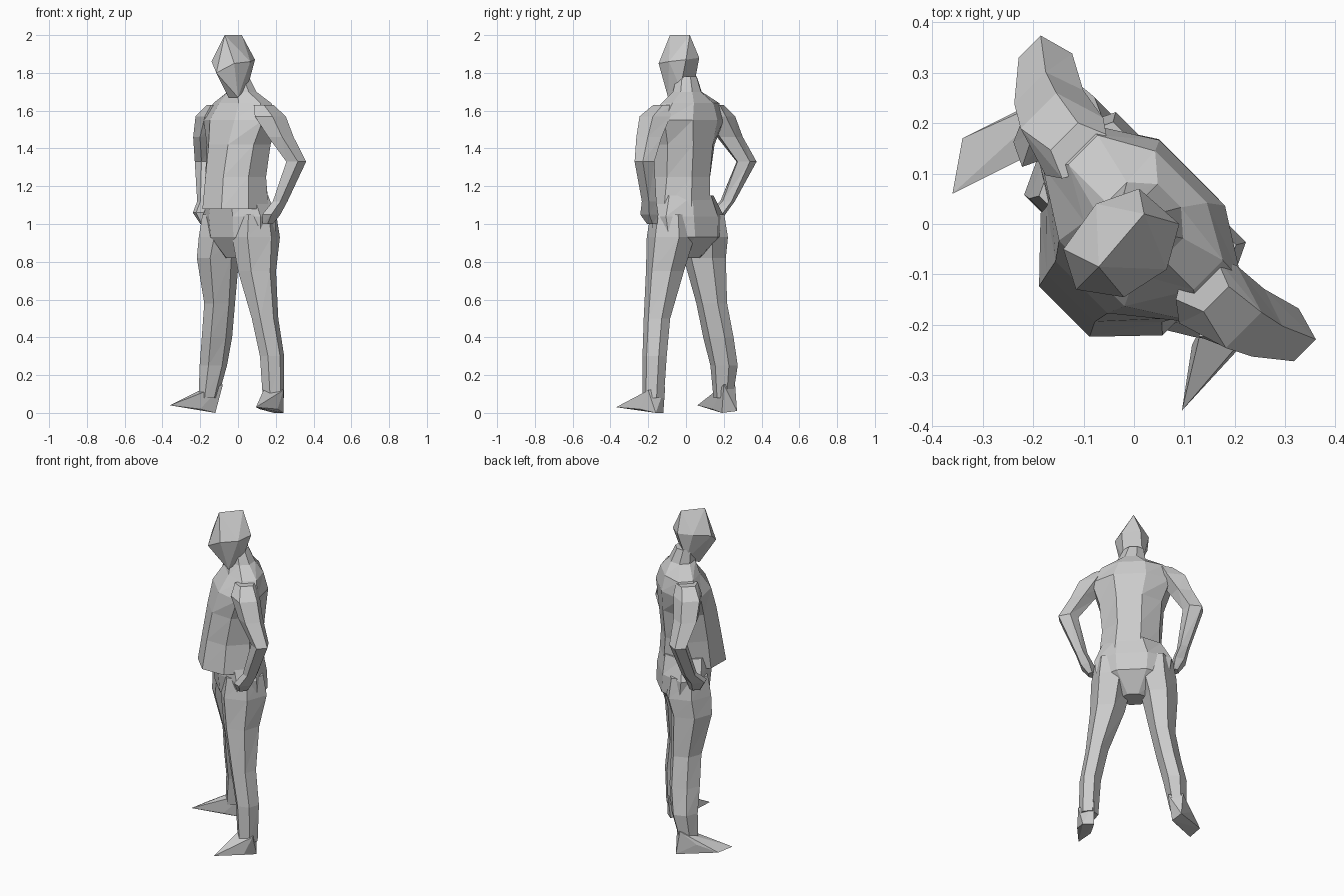
import bpy, bmesh, math

S = math.sqrt(0.5)


def world(u, f, z):
    """Body frame (u = towards left arm, f = forward) turned 45 degrees."""
    return (S * (u - f), -S * (u + f), z)


def finish(name, bm):
    bmesh.ops.recalc_face_normals(bm, faces=bm.faces)
    mesh = bpy.data.meshes.new(name)
    bm.to_mesh(mesh)
    bm.free()
    bpy.context.collection.objects.link(bpy.data.objects.new(name, mesh))


def loft(name, sides, rings, phase=0.0):
    """Rings: (z, centre u, half width, back f, front f)."""
    bm = bmesh.new()
    loops = []
    for z, u, w, back, front in rings:
        mid, depth = (back + front) / 2, (front - back) / 2
        angles = [2 * math.pi * (i + phase) / sides for i in range(sides)]
        loops.append([bm.verts.new(world(u + w * math.cos(a), mid + depth * math.sin(a), z))
                      for a in angles])
    for a, b in zip(loops, loops[1:]):
        for i in range(sides):
            j = (i + 1) % sides
            bm.faces.new((a[i], a[j], b[j]))
            bm.faces.new((a[i], b[j], b[i]))
    bm.faces.new(loops[0])
    bm.faces.new(loops[-1])
    finish(name, bm)


def hull(name, points):
    bm = bmesh.new()
    for p in points:
        bm.verts.new(p)
    bmesh.ops.convex_hull(bm, input=bm.verts)
    finish(name, bm)


# Head, narrow at crown and chin
hull("head", [(.02, .02, 2), (-.07, -.085, 2), (.01, .07, 1.88), (.09, 0, 1.87),
              (.065, -.09, 1.86), (-.02, -.145, 1.85), (-.115, -.13, 1.8), (-.14, -.05, 1.86),
              (-.075, .04, 1.88), (-.05, -.06, 1.67), (0, -.095, 1.67), (.05, -.03, 1.72),
              (-.03, .04, 1.72)])

# Neck and jacket, flaring to a forward hem
loft("torso", 8, [(1.78, 0, .06, -.06, .05), (1.7, .01, .085, -.095, .055),
                  (1.64, 0, .19, -.14, .075), (1.55, .01, .24, -.165, .14),
                  (1.42, .015, .19, -.155, .175), (1.25, .015, .175, -.14, .205),
                  (1.08, .025, .185, -.15, .235)], 0.5)

# Pelvis
loft("pelvis", 8, [(1.15, .01, .18, -.14, .15), (1.04, 0, .235, -.16, .14),
                   (.93, 0, .22, -.165, .13), (.82, 0, .08, -.07, .06)], 0.5)

# Legs
loft("left_leg", 6, [(1.05, .125, .095, -.13, .11), (.93, .125, .115, -.15, .13),
                     (.75, .15, .098, -.1, .115),
                     (.5, .21, .064, -.07, .085), (.3, .245, .06, -.08, .06),
                     (.08, .255, .055, -.07, .05)])
loft("right_leg", 6, [(1.05, -.125, .095, -.13, .11), (.93, -.125, .115, -.15, .13),
                      (.82, -.145, .1, -.12, .13),
                      (.58, -.165, .07, -.12, .065), (.4, -.2, .067, -.135, .05),
                      (.25, -.235, .066, -.13, .03), (.08, -.25, .045, -.085, .03)])

# Arms bent with hands on the hips
loft("left_arm", 5, [(1.63, .18, .05, -.07, .05), (1.57, .23, .09, -.09, .08),
                     (1.46, .295, .07, -.095, .05), (1.33, .368, .06, -.115, -.01),
                     (1.12, .295, .036, -.065, .025), (1.05, .262, .042, -.045, .07),
                     (1.0, .24, .02, -.02, .05)], 0.5)
loft("right_arm", 5, [(1.63, -.18, .05, -.09, .04), (1.57, -.22, .09, -.11, .06),
                      (1.46, -.28, .07, -.12, .03), (1.33, -.345, .062, -.155, -.05),
                      (1.12, -.28, .036, -.075, .015), (1.06, -.25, .042, -.045, .08),
                      (1.0, -.23, .02, -.02, .05)])

# Pointed shoes
hull("left_foot", [(.095, -.37, .03), (.24, -.16, 0), (.19, -.12, 0), (.21, -.245, .02),
                   (.115, -.24, .02), (.135, -.2, .12), (.24, -.2, .12), (.2, -.11, .14)])
hull("right_foot", [(-.36, .06, .04), (-.34, .17, .04), (-.12, .27, .01), (-.12, .19, 0),
                    (-.2, .14, .02), (-.23, .225, .08), (-.2, .18, .1), (-.08, .2, .15),
                    (-.14, .26, .15)])
